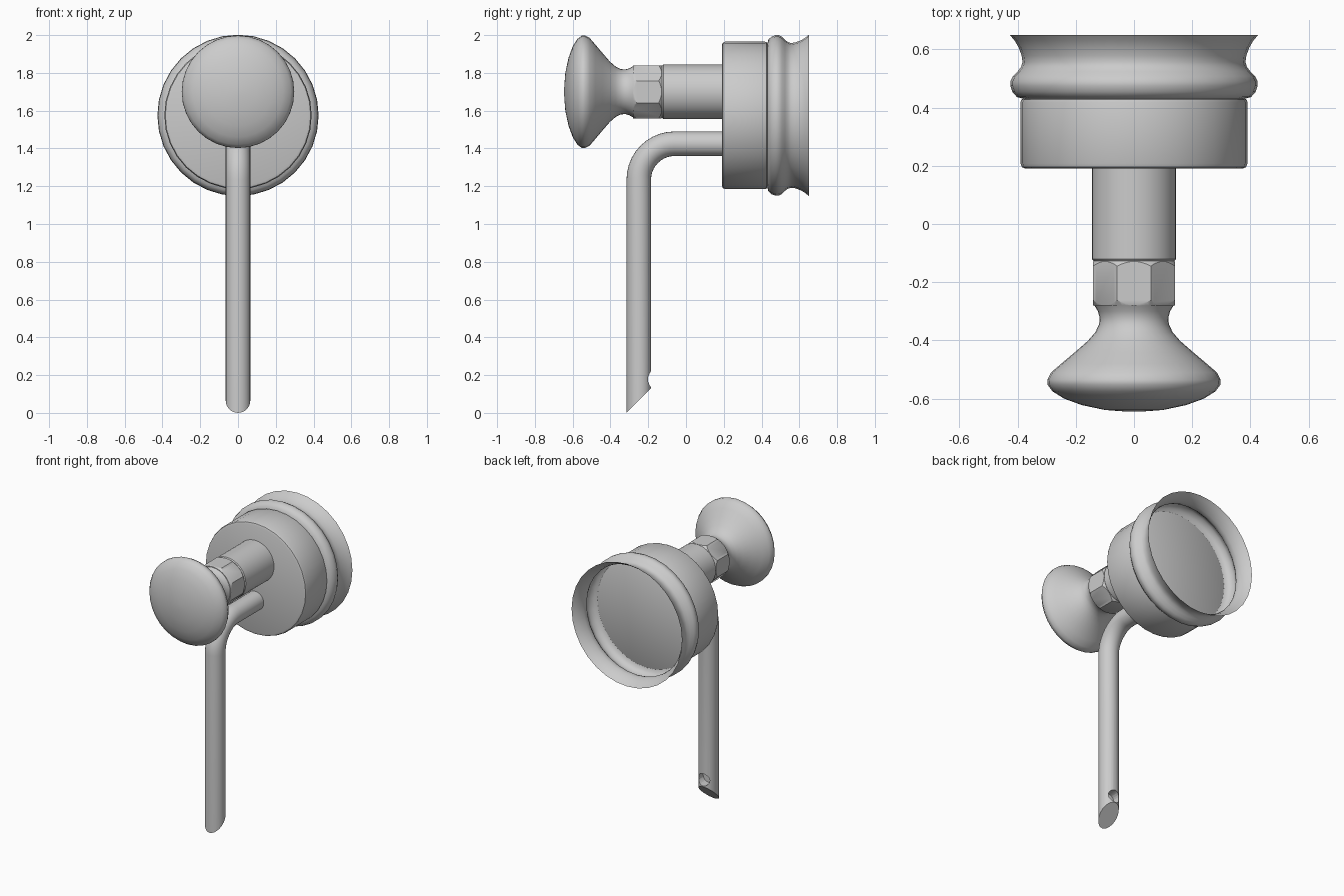
import bpy, bmesh, math
from math import sin, cos, pi

if "Cube" in bpy.data.objects:
    bpy.data.objects.remove(bpy.data.objects["Cube"])


def finish(name, bm, smooth=True):
    bmesh.ops.recalc_face_normals(bm, faces=bm.faces)
    mesh = bpy.data.meshes.new(name)
    bm.to_mesh(mesh)
    bm.free()
    obj = bpy.data.objects.new(name, mesh)
    bpy.context.collection.objects.link(obj)
    if smooth:
        shade(obj)
    return obj


def shade(obj):
    bpy.ops.object.select_all(action='DESELECT')
    obj.select_set(True)
    bpy.context.view_layer.objects.active = obj
    bpy.ops.object.shade_smooth_by_angle(angle=math.radians(35))


def skin(bm, rings, cap_start, cap_end):
    """Bridge successive rings of vertices with quads."""
    n = len(rings[0])
    for a, b in zip(rings, rings[1:]):
        for i in range(n):
            j = (i + 1) % n
            bm.faces.new((a[i], a[j], b[j], b[i]))
    if cap_start:
        bm.faces.new(rings[0])
    if cap_end:
        bm.faces.new(rings[-1])


def lathe(name, profile, z, steps=32, phase=0.0, caps=(True, True), smooth=True):
    """Turn (radius, y) points about a y-parallel axis at height z."""
    bm = bmesh.new()
    rings = []
    for r, y in profile:
        rings.append([bm.verts.new((r * cos(2 * pi * i / steps + phase), y,
                                    z + r * sin(2 * pi * i / steps + phase)))
                      for i in range(steps)])
    skin(bm, rings, *caps)
    return finish(name, bm, smooth)


def boolean(obj, cutter, op):
    mod = obj.modifiers.new("cut", 'BOOLEAN')
    mod.operation, mod.object, mod.solver = op, cutter, 'EXACT'
    bpy.context.view_layer.objects.active = obj
    bpy.ops.object.modifier_apply(modifier=mod.name)
    bpy.data.objects.remove(cutter)
    shade(obj)


KNOB_Z, BASE_Z = 1.70, 1.575

# Mushroom knob with a flared neck
lathe("knob", [(0.02, -0.645), (0.10, -0.639), (0.18, -0.622), (0.24, -0.600),
               (0.28, -0.575), (0.297, -0.552), (0.298, -0.535), (0.285, -0.510),
               (0.25, -0.480), (0.205, -0.442), (0.16, -0.403), (0.133, -0.372),
               (0.120, -0.345), (0.118, -0.322), (0.124, -0.300), (0.136, -0.280),
               (0.130, -0.268)], KNOB_Z)

# Eight-sided nut with turned chamfers
nut = lathe("nut", [(0.152, -0.280), (0.152, -0.127)], KNOB_Z, 8, pi / 8, smooth=False)
turning = lathe("nut_turning", [(0.134, -0.290), (0.156, -0.255), (0.156, -0.150),
                                (0.134, -0.120)], KNOB_Z, 64, smooth=False)
boolean(nut, turning, 'INTERSECT')

# Stem between nut and base
lathe("stem", [(0.12, -0.132), (0.138, -0.128), (0.145, -0.120), (0.145, 0.20)], KNOB_Z)

# Base drum
lathe("base", [(0.372, 0.190), (0.385, 0.195), (0.390, 0.208), (0.390, 0.418),
               (0.387, 0.427), (0.378, 0.432)], BASE_Z)

# Thin rolled collar that flares open at the back
lathe("collar", [(0.378, 0.430), (0.402, 0.436), (0.418, 0.454), (0.425, 0.475),
                 (0.425, 0.490), (0.416, 0.508), (0.400, 0.524), (0.388, 0.540),
                 (0.383, 0.556), (0.386, 0.578), (0.396, 0.606), (0.410, 0.630),
                 (0.427, 0.650)], BASE_Z, caps=(False, False))

# Bent spout rod with a slanted lower end
R, BEND, ROD_Y, ROD_Z, N = 0.065, 0.19, -0.25, 1.425, 24
bm = bmesh.new()
path = [(0.20, ROD_Z, 0.0)]
for k in range(11):
    a = k / 10 * pi / 2
    path.append((ROD_Y + BEND - BEND * sin(a), ROD_Z - BEND + BEND * cos(a), a))
rings = []
for y, z, a in path:
    rings.append([bm.verts.new((R * cos(t), y - R * sin(t) * sin(a), z + R * sin(t) * cos(a)))
                  for t in (2 * pi * i / N for i in range(N))])
rings.append([bm.verts.new((v.co.x, v.co.y, v.co.y - ROD_Y + R)) for v in rings[-1]])
skin(bm, rings, True, True)
rod = finish("spout_rod", bm)

# Small blind hole near the rod tip
hole = lathe("hole_cutter", [(0.043, -0.25), (0.043, -0.10)], 0.178, 20, smooth=False)
boolean(rod, hole, 'DIFFERENCE')
